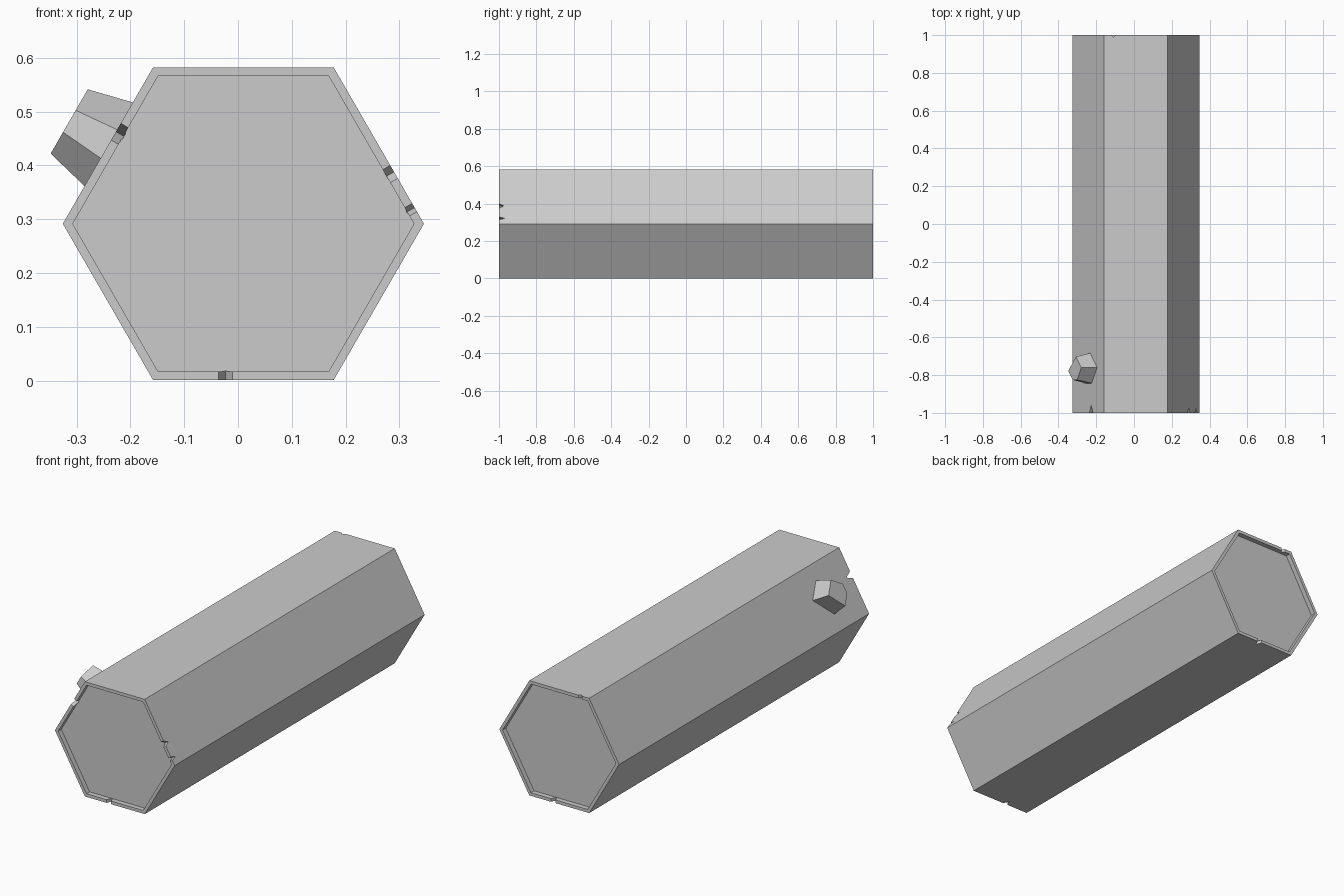
import bpy, bmesh
from math import cos, sin, pi, radians
from mathutils import Vector

if "Cube" in bpy.data.objects:
    bpy.data.objects.remove(bpy.data.objects["Cube"])

CX, CZ = 0.010, 0.2915          # axis of the hexagonal body
R_OUT, R_IN = 0.3355, 0.317     # rim corner radii
RECESS = 0.025                  # depth of the sunken end faces


def make_object(name, rings):
    """Closed solid from a series of equal point rings."""
    bm = bmesh.new()
    loops = [[bm.verts.new(p) for p in ring] for ring in rings]
    n = len(loops[0])
    for a, b in zip(loops, loops[1:]):
        for i in range(n):
            j = (i + 1) % n
            bm.faces.new((a[i], a[j], b[j], b[i]))
    bm.faces.new(loops[0][::-1])
    bm.faces.new(loops[-1])
    bmesh.ops.recalc_face_normals(bm, faces=bm.faces)
    mesh = bpy.data.meshes.new(name)
    bm.to_mesh(mesh)
    bm.free()
    obj = bpy.data.objects.new(name, mesh)
    bpy.context.collection.objects.link(obj)
    return obj


def hex_ring(r, y):
    return [(CX + r * cos(k * pi / 3), y, CZ + r * sin(k * pi / 3)) for k in range(6)]


# Hexagonal body with a raised rim around both sunken ends
body = make_object("hexagonal_body", [
    hex_ring(R_IN, -1 + RECESS), hex_ring(R_IN, -1), hex_ring(R_OUT, -1),
    hex_ring(R_OUT, 1), hex_ring(R_IN, 1), hex_ring(R_IN, 1 - RECESS)])

# V-shaped nicks in the rims: face angle, x, z, end, width, depth
nicks = [
    (150, -0.219, 0.458, -1, 0.036, 0.040),
    (30, 0.285, 0.385, -1, 0.028, 0.026),
    (30, 0.322, 0.318, -1, 0.018, 0.031),
    (270, -0.023, 0.010, -1, 0.026, 0.030),
    (90, -0.108, 0.575, 1, 0.020, 0.012),
    (270, 0.043, 0.010, 1, 0.026, 0.028),
]
for i, (ang, x, z, end, width, depth) in enumerate(nicks):
    a = radians(ang)
    normal, tangent = Vector((cos(a), 0, sin(a))), Vector((sin(a), 0, -cos(a)))
    along = (Vector((x - CX, 0, z - CZ))).dot(tangent)
    profile = [(-width, end * (1 + depth)), (width, end * (1 + depth)),
               (0, end * (1 - depth))]
    rings = []
    for dist in (0.2735, 0.33):
        base = Vector((CX, 0, CZ)) + normal * dist + tangent * along
        rings.append([base + tangent * t + Vector((0, y, 0)) for t, y in profile])
    cutter = make_object(f"nick_cutter_{i}", rings)
    cutter.hide_render = True
    cutter.hide_set(True)
    mod = body.modifiers.new(f"nick_{i}", 'BOOLEAN')
    mod.operation = 'DIFFERENCE'
    mod.solver = 'EXACT'
    mod.object = cutter

# Apply the cuts and drop the cutters
dg = bpy.context.evaluated_depsgraph_get()
cut_mesh = bpy.data.meshes.new_from_object(body.evaluated_get(dg))
body.modifiers.clear()
body.data = cut_mesh
for obj in list(bpy.data.objects):
    if obj.name.startswith("nick_cutter"):
        bpy.data.objects.remove(obj)

# Tapered five-sided stub on the upper left face
normal = Vector((cos(radians(150)), 0, sin(radians(150))))
tangent = Vector((0.5, 0, 0.866))
root = Vector((-0.240, -0.764, 0.439))
outline = [(0.069, 0.003), (0.013, 0.062), (-0.069, -0.013), (-0.023, -0.061), (0.024, -0.061)]


def stub_ring(height, scale):
    return [root + normal * height + tangent * t * scale + Vector((0, y * scale, 0))
            for t, y in outline]


make_object("side_stub", [stub_ring(-0.008, 1.33), stub_ring(0.085, 1.0)])
